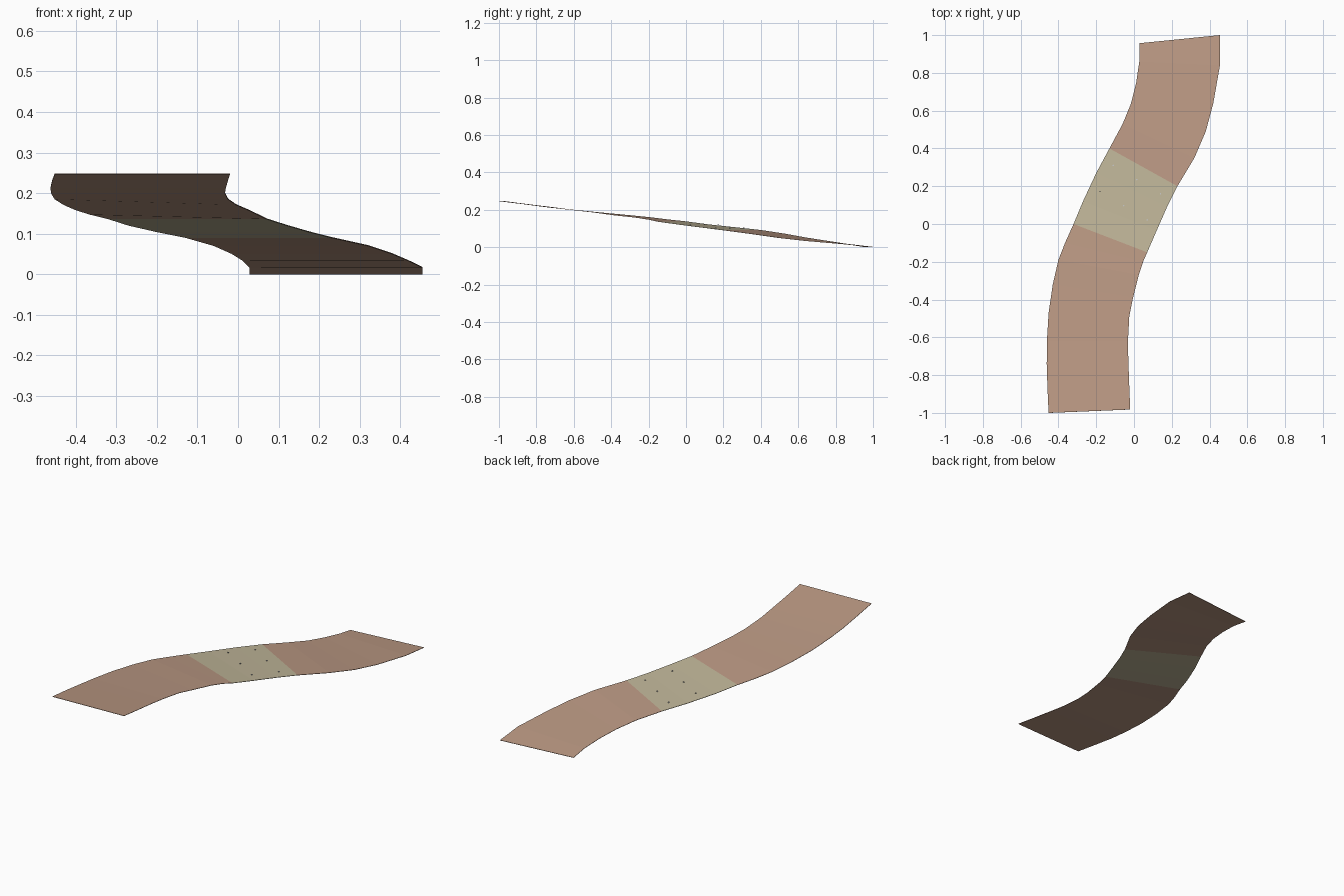
import bpy, bmesh
from mathutils import Vector

if "Cube" in bpy.data.objects:
    bpy.data.objects.remove(bpy.data.objects["Cube"])


def mat(name, col):
    m = bpy.data.materials.new(name)
    m.diffuse_color = (*col, 1)
    m.use_nodes = True
    m.node_tree.nodes["Principled BSDF"].inputs["Base Color"].default_value = m.diffuse_color
    return m


BROWN = mat("brown_wood", (0.50, 0.32, 0.23))
PALE = mat("pale_wood", (0.53, 0.47, 0.32))
STEEL = mat("steel", (0.75, 0.75, 0.72))

# Level cross lines along the ramp: left x, left y, right x, right y, z
SECTIONS = [
    (-.452, -1.0, -.020, -.982, .248),
    (-.458, -.87, -.025, -.86, .232),
    (-.462, -.74, -.030, -.72, .215),
    (-.461, -.62, -.032, -.62, .202),
    (-.452, -.47, -.025, -.49, .187),
    (-.430, -.32, -.005, -.39, .173),
    (-.400, -.19, .025, -.27, .160),
    (-.365, -.10, .048, -.20, .149),
    (-.320, 0.0, .070, -.15, .138),
    (-.270, .12, .120, -.035, .122),
    (-.200, .27, .175, .09, .106),
    (-.130, .40, .230, .20, .092),
    (-.060, .53, .320, .35, .072),
    (-.015, .64, .380, .49, .052),
    (.012, .75, .420, .64, .035),
    (.028, .86, .455, .84, .018),
    (.028, .957, .455, 1.0, .002),
]


def strip(name, first, last, material):
    bm = bmesh.new()
    rows = [(bm.verts.new((a, b, z)), bm.verts.new((c, d, z)))
            for a, b, c, d, z in SECTIONS[first:last + 1]]
    for p, q in zip(rows, rows[1:]):
        bm.faces.new((p[0], p[1], q[1], q[0]))
    me = bpy.data.meshes.new(name)
    bm.to_mesh(me)
    bm.free()
    me.materials.append(material)
    ob = bpy.data.objects.new(name, me)
    bpy.context.collection.objects.link(ob)
    sol = ob.modifiers.new("thickness", 'SOLIDIFY')
    sol.thickness = 0.002
    sol.offset = -1
    return ob


# Ramp deck: two curved ends and the pale middle panel
strip("upper_ramp", 0, 8, BROWN)
strip("middle_panel", 8, 11, PALE)
strip("lower_ramp", 11, 16, BROWN)

# Two rows of small bolt heads on the middle panel
start, step, row = Vector((-.11, .31)), Vector((.125, -.075)), Vector((-.07, -.138))
for r in range(2):
    for c in range(3):
        p = start + step * c + row * r
        z = .1025 + .0175 * r
        bpy.ops.mesh.primitive_cylinder_add(vertices=6, radius=.004, depth=.004,
                                            location=(p.x, p.y, z))
        bolt = bpy.context.object
        bolt.name = f"bolt_{r * 3 + c + 1}"
        bolt.data.materials.append(STEEL)
